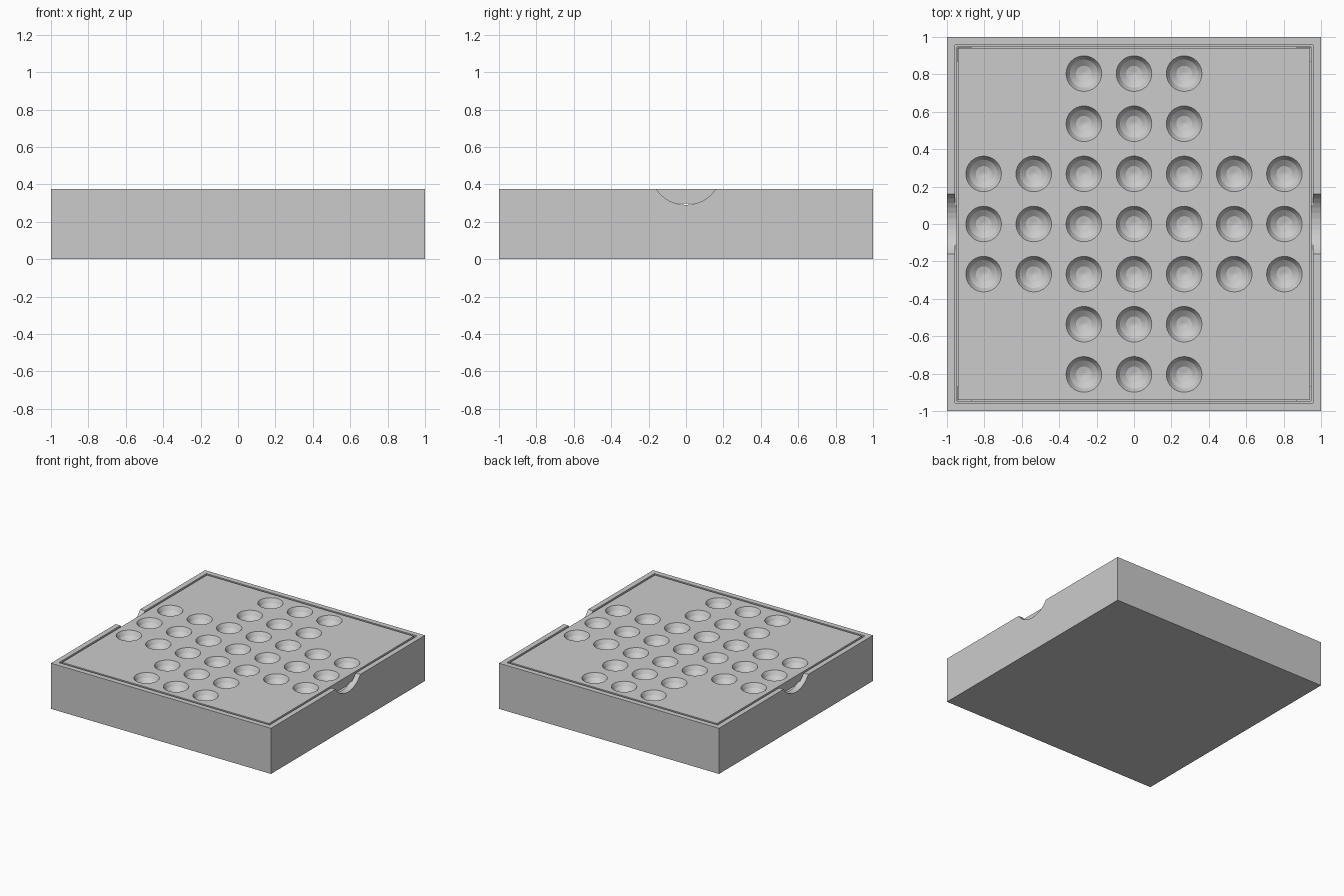
import bpy, bmesh, math

if "Cube" in bpy.data.objects:
    bpy.data.objects.remove(bpy.data.objects["Cube"])

TOP = 0.375          # height of rim and playing surface
PITCH = 0.268        # spacing of the marble dimples


def finish(bm, name):
    bmesh.ops.recalc_face_normals(bm, faces=bm.faces)
    mesh = bpy.data.meshes.new(name)
    bm.to_mesh(mesh)
    bm.free()
    ob = bpy.data.objects.new(name, mesh)
    bpy.context.collection.objects.link(ob)
    return ob


def add_rings(bm, rings):
    """Bridge successive vertex rings and cap both ends."""
    rings = [[bm.verts.new(p) for p in ring] for ring in rings]
    n = len(rings[0])
    for a, b in zip(rings, rings[1:]):
        for i in range(n):
            j = (i + 1) % n
            bm.faces.new((a[i], a[j], b[j], b[i]))
    bm.faces.new(rings[0])
    bm.faces.new(rings[-1])


def square(half, z, cx=0, cy=0):
    return [(cx + sx * half, cy + sy * half, z)
            for sx, sy in ((-1, -1), (1, -1), (1, 1), (-1, 1))]


def circle(cx, cy, r, z, n=40):
    return [(cx + r * math.cos(2 * math.pi * i / n),
             cy + r * math.sin(2 * math.pi * i / n), z) for i in range(n)]


def square_part(name, profile, cx=0, cy=0):
    bm = bmesh.new()
    add_rings(bm, [square(h, z, cx, cy) for h, z in profile])
    return finish(bm, name)


def cut(target, cutter):
    cutter.hide_render = True
    mod = target.modifiers.new("cut", 'BOOLEAN')
    mod.operation = 'DIFFERENCE'
    mod.solver = 'EXACT'
    mod.object = cutter
    bpy.context.view_layer.objects.active = target
    bpy.ops.object.modifier_apply(modifier=mod.name)
    bpy.data.objects.remove(cutter)


# Open box with a stepped inner wall
box = square_part("storage_box", [(1, 0), (1, TOP), (0.957, TOP), (0.957, 0.32),
                                  (0.946, 0.32), (0.946, 0.04)])

# Finger notches through the left and right walls
bpy.ops.mesh.primitive_cylinder_add(vertices=40, radius=0.193, depth=2.4,
                                    location=(0, 0, 0.483),
                                    rotation=(0, math.pi / 2, 0))
notch = bpy.context.object
notch.name = "notch_cutter"
cut(box, notch)

# Loose playing board set in the box
board = square_part("playing_board", [(0.94, 0.298), (0.94, TOP)])

# Cross-shaped pattern of bowl dimples
bm = bmesh.new()
for i in range(-3, 4):
    for j in range(-3, 4):
        if abs(i) > 1 and abs(j) > 1:
            continue
        x, y = i * PITCH, j * PITCH
        add_rings(bm, [circle(x, y, r, z) for r, z in
                       ((0.095, TOP + 0.05), (0.095, TOP), (0.075, TOP - 0.034),
                        (0.042, TOP - 0.059), (0.008, TOP - 0.067))])
cut(board, finish(bm, "dimple_cutter"))

# Hidden corner posts carrying the board
for sx in (-1, 1):
    for sy in (-1, 1):
        square_part("corner_post", [(0.04, 0.04), (0.04, 0.298)],
                    sx * 0.905, sy * 0.905)
